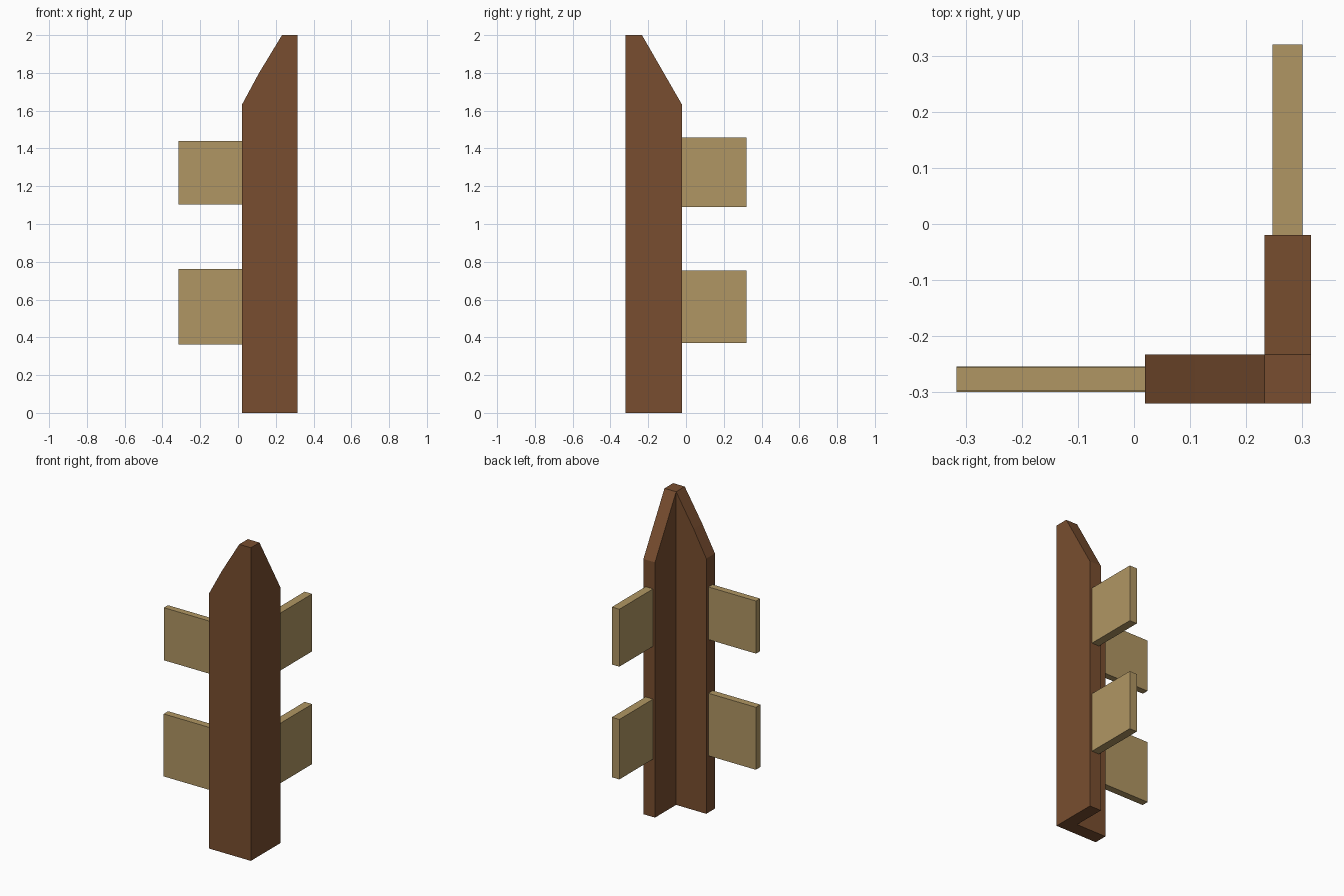
import bpy

if "Cube" in bpy.data.objects:
    bpy.data.objects.remove(bpy.data.objects["Cube"])


def material(name, rgb):
    mat = bpy.data.materials.new(name)
    mat.diffuse_color = (*rgb, 1)
    mat.use_nodes = True
    mat.node_tree.nodes["Principled BSDF"].inputs["Base Color"].default_value = mat.diffuse_color
    return mat


def add_mesh(name, verts, faces, mat):
    mesh = bpy.data.meshes.new(name)
    mesh.from_pydata(verts, [], faces)
    mesh.materials.append(mat)
    obj = bpy.data.objects.new(name, mesh)
    bpy.context.collection.objects.link(obj)
    return obj


def prism(name, outline, tops, mat, base=0.0):
    """Upright prism: counter-clockwise outline of (x, y, top height)."""
    n = len(outline)
    verts = [(x, y, base) for x, y, _ in outline] + list(outline)
    faces = [tuple(reversed(range(n)))]
    faces += [(i, (i + 1) % n, (i + 1) % n + n, i + n) for i in range(n)]
    faces += [tuple(i + n for i in top) for top in tops]
    return add_mesh(name, verts, faces, mat)


def rail(name, x0, x1, y0, y1, z0, z1):
    outline = [(x0, y0, z1), (x1, y0, z1), (x1, y1, z1), (x0, y1, z1)]
    return prism(name, outline, [(0, 1, 2, 3)], light_wood, z0)


dark_wood = material("dark_wood", (0.19, 0.076, 0.029))
light_wood = material("light_wood", (0.434, 0.305, 0.125))

# Corner post: L-shaped footprint with both wings sloping up to the corner
post_outline = [
    (0.02, -0.32, 1.63), (0.11, -0.32, 1.797), (0.233, -0.32, 2.0),
    (0.315, -0.32, 2.0), (0.315, -0.233, 2.0), (0.315, -0.02, 1.63),
    (0.233, -0.02, 1.63), (0.233, -0.233, 2.0), (0.11, -0.233, 1.797),
    (0.02, -0.233, 1.63),
]
post_tops = [(0, 1, 8, 9), (1, 2, 7, 8), (2, 3, 4, 7), (4, 5, 6, 7)]
prism("corner_post", post_outline, post_tops, dark_wood)

# Rails running left from the front wing
rail("front_rail_lower", -0.316, 0.025, -0.299, -0.254, 0.363, 0.762)
rail("front_rail_upper", -0.316, 0.025, -0.297, -0.256, 1.104, 1.44)

# Rails running back from the side wing
rail("side_rail_lower", 0.247, 0.30, -0.025, 0.32, 0.37, 0.753)
rail("side_rail_upper", 0.247, 0.30, -0.025, 0.32, 1.09, 1.457)
